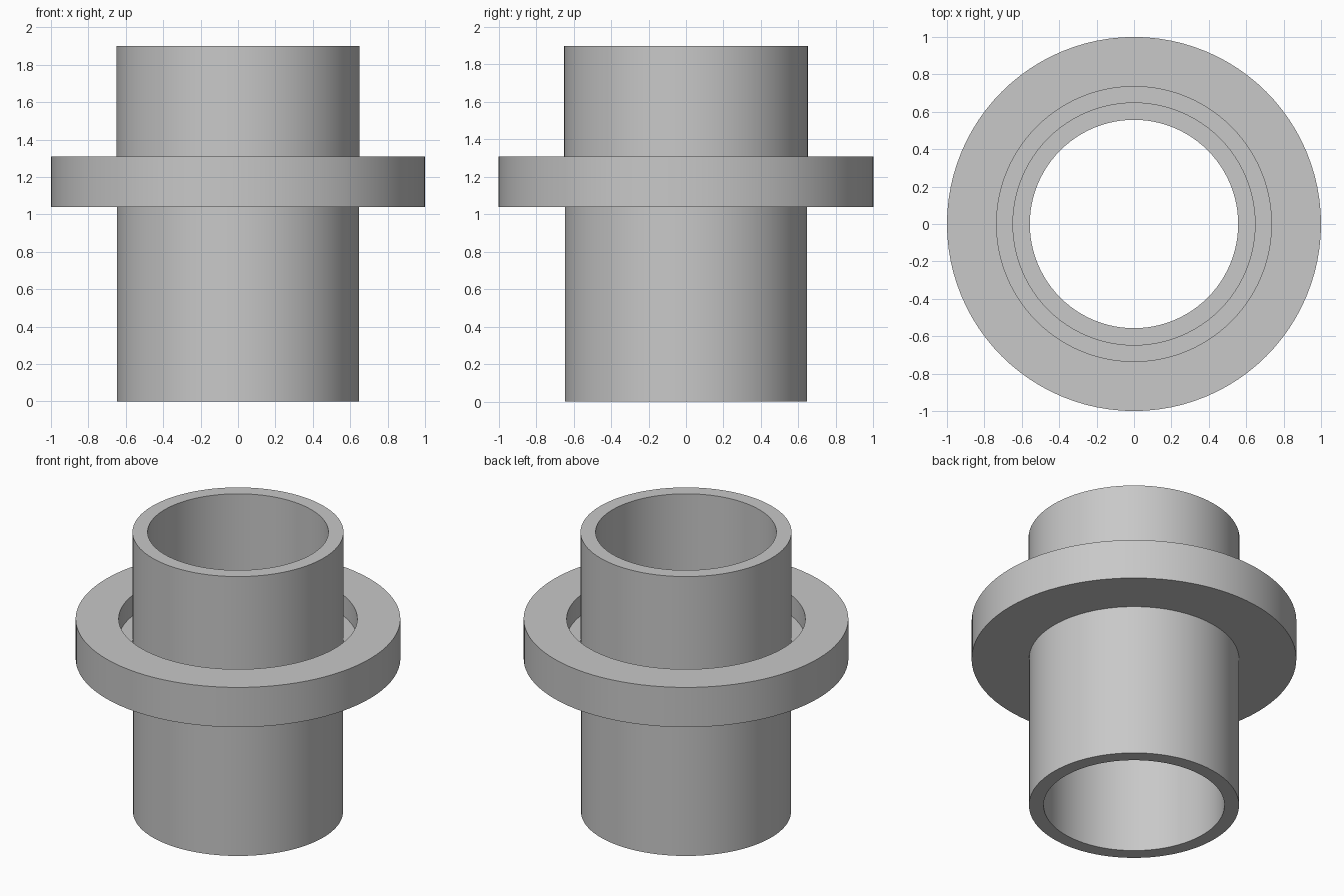
import bpy, bmesh, math

cube = bpy.data.objects.get("Cube")
if cube:
    bpy.data.objects.remove(cube, do_unlink=True)

# Plain grey material
grey = bpy.data.materials.new("grey")
grey.use_nodes = True
color = (0.58, 0.58, 0.58, 1)
grey.diffuse_color = color
grey.node_tree.nodes["Principled BSDF"].inputs["Base Color"].default_value = color


def lathe(name, profile, material, segments=96):
    """Revolve a closed (radius, height) outline around the z axis."""
    bm = bmesh.new()
    verts = [bm.verts.new((r, 0, z)) for r, z in profile]
    edges = [bm.edges.new((a, b)) for a, b in zip(verts, verts[1:] + verts[:1])]
    bmesh.ops.spin(bm, geom=verts + edges, axis=(0, 0, 1), cent=(0, 0, 0),
                   angle=math.tau, steps=segments, use_merge=True)
    bmesh.ops.remove_doubles(bm, verts=bm.verts, dist=1e-4)
    bmesh.ops.recalc_face_normals(bm, faces=bm.faces)
    mesh = bpy.data.meshes.new(name)
    bm.to_mesh(mesh)
    bm.free()
    mesh.materials.append(material)
    obj = bpy.data.objects.new(name, mesh)
    bpy.context.collection.objects.link(obj)
    bpy.ops.object.select_all(action="DESELECT")
    obj.select_set(True)
    bpy.context.view_layer.objects.active = obj
    bpy.ops.object.shade_smooth_by_angle(angle=math.radians(30))
    return obj


bore, lower, upper, groove, flange = 0.557, 0.647, 0.65, 0.735, 1.0
top, flange_top, groove_floor, flange_base = 1.9, 1.31, 1.17, 1.04

# Open tube with a collar, and a ring groove sunk into the collar's top
lathe("flanged_sleeve", [
    (bore, 0), (lower, 0), (lower, flange_base),
    (flange, flange_base), (flange, flange_top),
    (groove, flange_top), (groove, groove_floor),
    (upper, groove_floor), (upper, top), (bore, top),
], grey)
